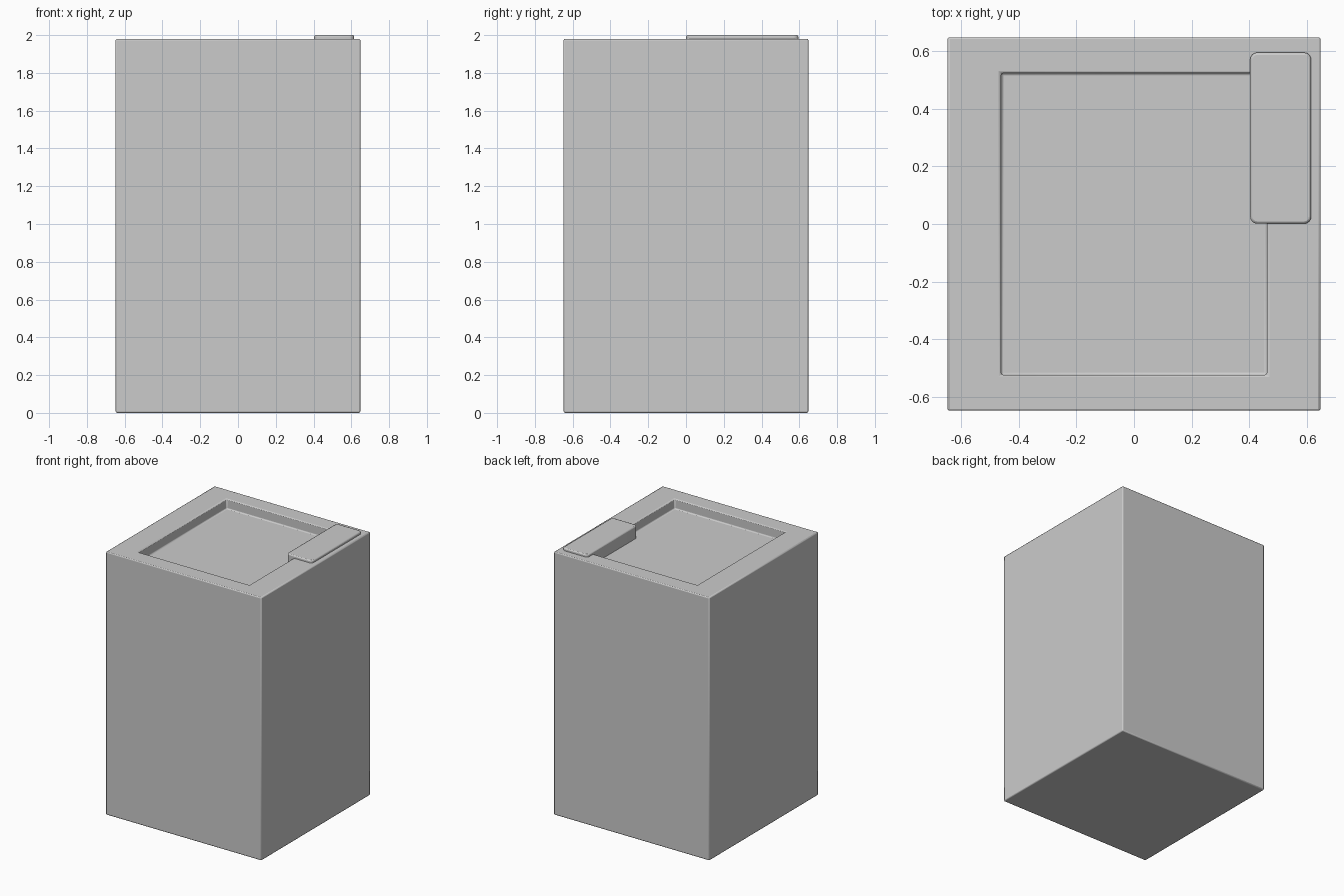
import bpy, bmesh

if "Cube" in bpy.data.objects:
    bpy.data.objects.remove(bpy.data.objects["Cube"])


def finish(bm, name, bevel, segments):
    bmesh.ops.recalc_face_normals(bm, faces=bm.faces)
    mesh = bpy.data.meshes.new(name)
    bm.to_mesh(mesh)
    bm.free()
    obj = bpy.data.objects.new(name, mesh)
    bpy.context.collection.objects.link(obj)
    mod = obj.modifiers.new("soft_edges", 'BEVEL')
    mod.width = bevel
    mod.segments = segments
    mod.limit_method = 'ANGLE'
    bpy.context.view_layer.objects.active = obj
    obj.select_set(True)
    bpy.ops.object.shade_smooth_by_angle()
    obj.select_set(False)
    return obj


def stacked_rings(rings):
    """Rectangular rings (half x, half y, z) joined in order and capped."""
    bm = bmesh.new()
    loops = [[bm.verts.new((sx * hx, sy * hy, z))
              for sx, sy in ((-1, -1), (1, -1), (1, 1), (-1, 1))]
             for hx, hy, z in rings]
    for a, b in zip(loops, loops[1:]):
        for i in range(4):
            j = (i + 1) % 4
            bm.faces.new((a[i], a[j], b[j], b[i]))
    bm.faces.new(loops[0][::-1])
    bm.faces.new(loops[-1])
    return bm


# Cabinet with a shallow recessed lid in the top
finish(stacked_rings([(0.648, 0.648, 0), (0.648, 0.648, 1.98),
                      (0.461, 0.524, 1.98), (0.461, 0.524, 1.905)]),
       "cabinet", 0.008, 2)

# Control panel overlapping the rim, reaching down to the lid
panel_bm = stacked_rings([(0.106, 0.297, 1.895), (0.106, 0.297, 2.0)])
corners = [e for e in panel_bm.edges
           if abs(e.verts[0].co.z - e.verts[1].co.z) > 0.05]
bmesh.ops.bevel(panel_bm, geom=corners, offset=0.025, segments=4,
                profile=0.5, affect='EDGES')
panel = finish(panel_bm, "control_panel", 0.008, 2)
panel.location = (0.509, 0.298, 0)
